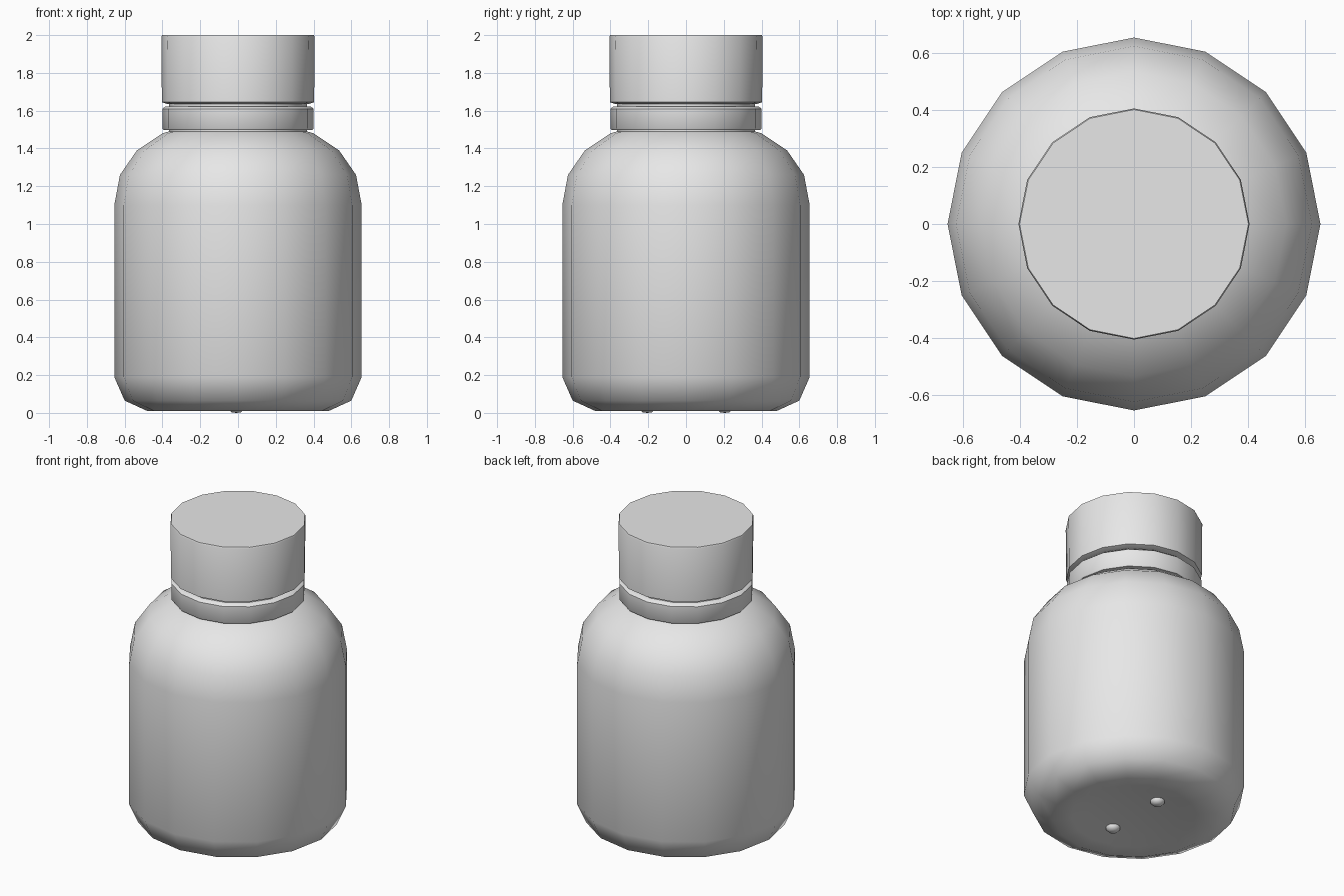
import bpy
import bmesh
import math

SIDES = 16

default_cube = bpy.data.objects.get("Cube")
if default_cube:
    bpy.data.objects.remove(default_cube, do_unlink=True)

# Single light grey plastic
plastic = bpy.data.materials.new("light grey plastic")
plastic.use_nodes = True
grey = (0.8, 0.8, 0.8, 1)
plastic.diffuse_color = grey
plastic.node_tree.nodes["Principled BSDF"].inputs["Base Color"].default_value = grey


def lathe(name, profile, smooth_angle):
    """Spin a (radius, height) profile about z; ends at radius 0 become poles."""
    bm = bmesh.new()
    verts = [bm.verts.new((r, 0, z)) for r, z in profile]
    edges = [bm.edges.new(pair) for pair in zip(verts, verts[1:])]
    bmesh.ops.spin(bm, geom=verts + edges, axis=(0, 0, 1), cent=(0, 0, 0),
                   angle=2 * math.pi, steps=SIDES, use_merge=True)
    bmesh.ops.remove_doubles(bm, verts=bm.verts, dist=0.0005)
    bmesh.ops.recalc_face_normals(bm, faces=bm.faces)
    mesh = bpy.data.meshes.new(name)
    bm.to_mesh(mesh)
    bm.free()
    obj = bpy.data.objects.new(name, mesh)
    bpy.context.collection.objects.link(obj)
    finish(obj, smooth_angle)
    return obj


def finish(obj, smooth_angle):
    obj.data.materials.append(plastic)
    bpy.ops.object.select_all(action='DESELECT')
    obj.select_set(True)
    bpy.context.view_layer.objects.active = obj
    bpy.ops.object.shade_smooth_by_angle(angle=math.radians(smooth_angle))


# Rounded bottle with a shallow recessed base and a neck reaching into the cap
lathe("bottle_body", [
    (0, 0.035), (0.28, 0.03), (0.37, 0.015), (0.48, 0.01), (0.6, 0.065),
    (0.655, 0.19), (0.655, 1.1), (0.625, 1.26), (0.535, 1.39), (0.4, 1.48),
    (0.365, 1.49), (0.365, 1.66), (0, 1.66)], 50)

# Tamper ring around the neck
lathe("neck_ring", [
    (0.36, 1.498), (0.395, 1.498), (0.4, 1.505), (0.4, 1.61),
    (0.385, 1.622), (0.36, 1.622)], 50)

# Flat-topped cap with a slight chamfer under its rim
lathe("cap", [
    (0, 1.635), (0.375, 1.635), (0.403, 1.645), (0.406, 1.99),
    (0.402, 2.0), (0, 2.0)], 50)

# Two small mould nubs under the base
for name, y in (("back_base_nub", 0.205), ("front_base_nub", -0.205)):
    nub = lathe(name, [(0, 0), (0.025, 0.003), (0.042, 0.02), (0.042, 0.04), (0, 0.04)], 60)
    nub.location = (-0.01, y, 0)
